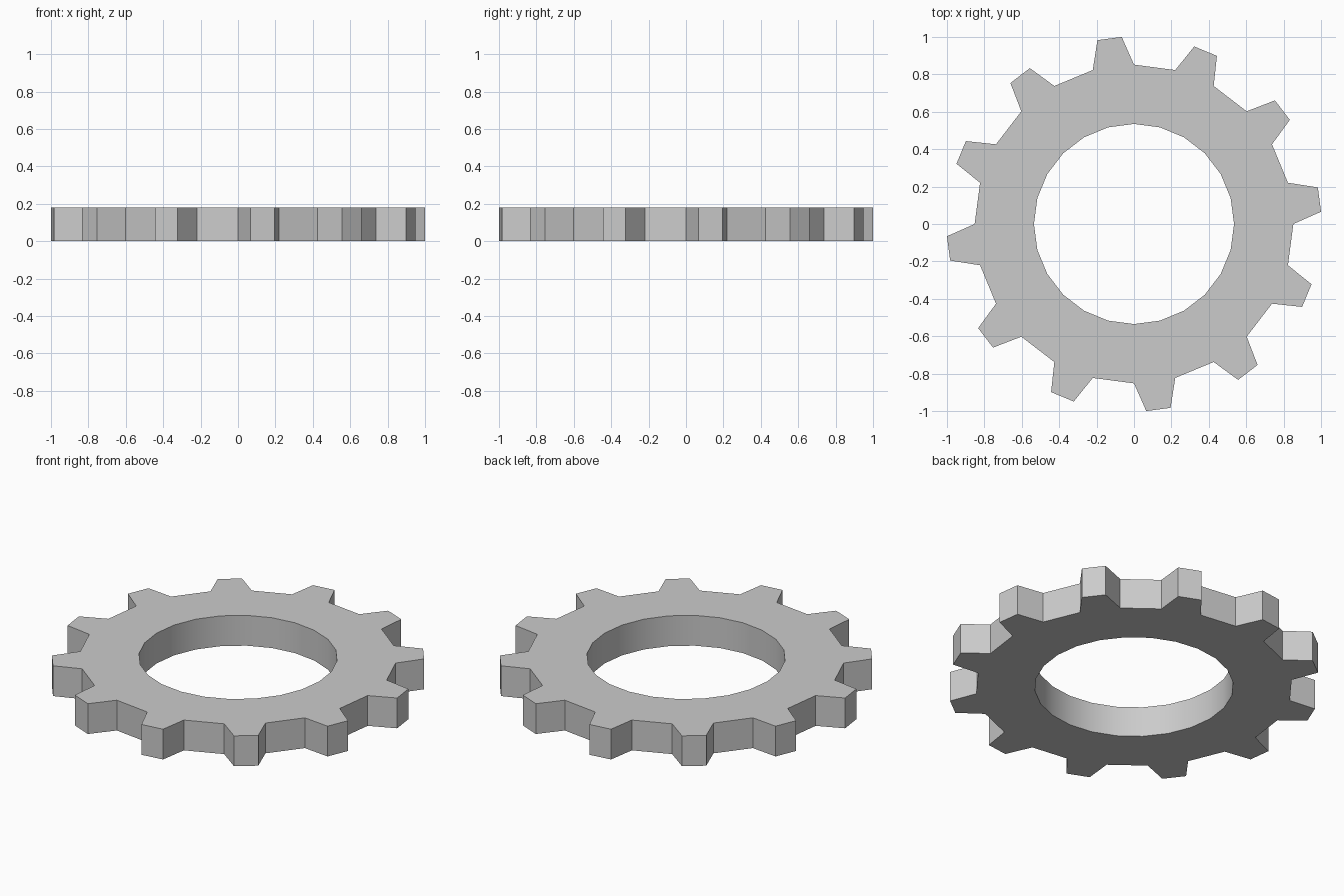
import bpy, bmesh
from math import cos, sin, radians

if "Cube" in bpy.data.objects:
    bpy.data.objects.remove(bpy.data.objects["Cube"])

TEETH = 12
R_TIP, R_ROOT, R_HOLE = 1.0022, 0.852, 0.535
HEIGHT = 0.18

bm = bmesh.new()


def point(radius, degrees):
    a = radians(degrees)
    return bm.verts.new((radius * cos(a), radius * sin(a), 0))


# Flat gear: ring of quads, with a tooth on every other segment
n = TEETH * 2
step = 360 / n
hole = [point(R_HOLE, i * step) for i in range(n)]
root = [point(R_ROOT, i * step) for i in range(n)]
for i in range(n):
    j = (i + 1) % n
    bm.faces.new((hole[i], root[i], root[j], hole[j]))
    if i % 2 == 0:
        tip_a = point(R_TIP, (i + 0.25) * step)
        tip_b = point(R_TIP, (i + 0.75) * step)
        bm.faces.new((root[i], tip_a, tip_b, root[j]))

# Give it thickness
ext = bmesh.ops.extrude_face_region(bm, geom=bm.faces[:], use_keep_orig=True)
top = [g for g in ext["geom"] if isinstance(g, bmesh.types.BMVert)]
bmesh.ops.translate(bm, verts=top, vec=(0, 0, HEIGHT))
bmesh.ops.recalc_face_normals(bm, faces=bm.faces[:])

mesh = bpy.data.meshes.new("gear_ring")
bm.to_mesh(mesh)
bm.free()
gear = bpy.data.objects.new("gear_ring", mesh)
bpy.context.collection.objects.link(gear)

# Smooth bore, crisp teeth
bpy.context.view_layer.objects.active = gear
gear.select_set(True)
bpy.ops.object.shade_smooth_by_angle(angle=radians(25))
